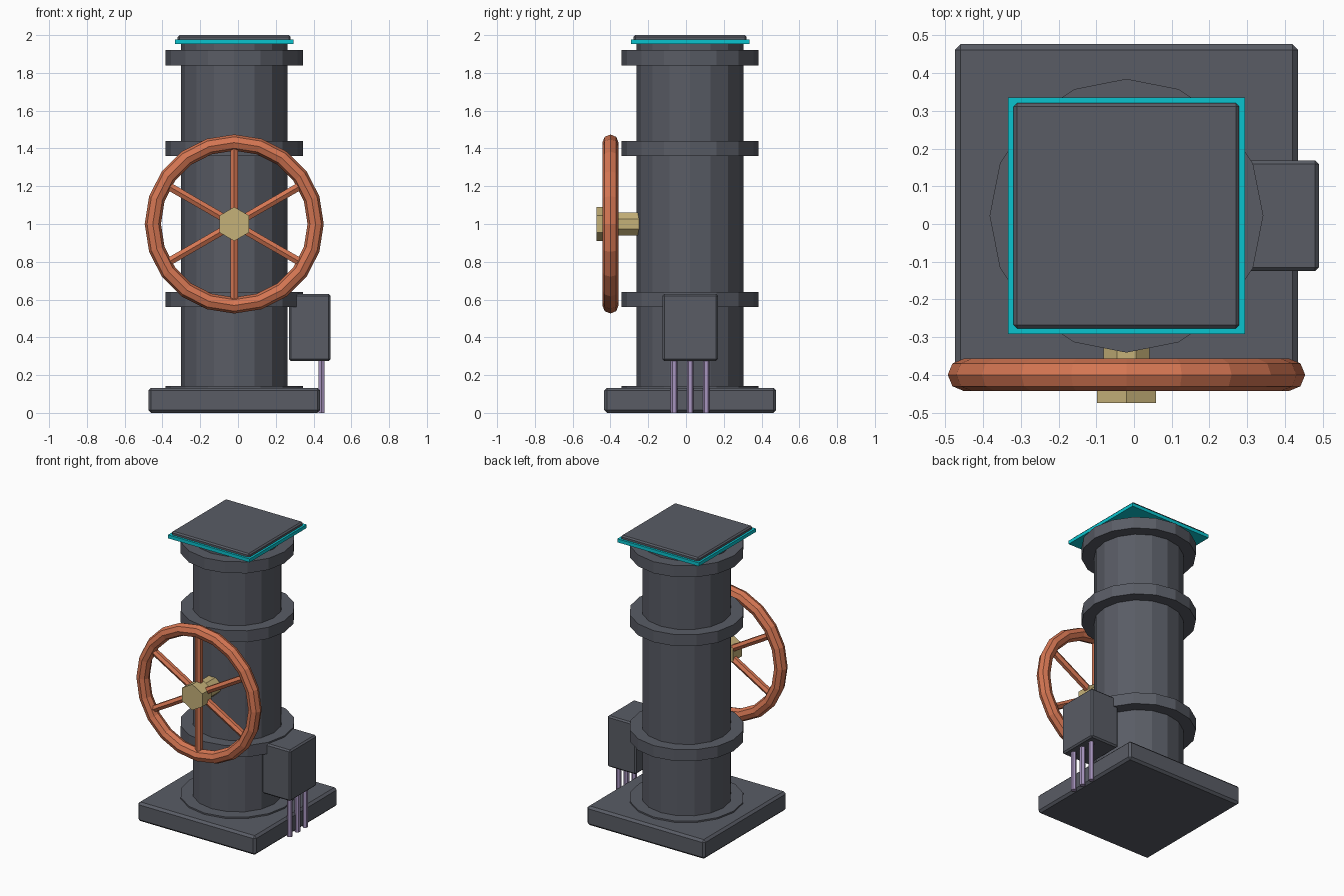
import bpy
import math
from mathutils import Vector

cube = bpy.data.objects.get("Cube")
if cube:
    bpy.data.objects.remove(cube, do_unlink=True)

CX, CY = -0.02, 0.022      # column axis
WHEEL_Y, WHEEL_Z = -0.40, 1.0


def material(name, rgb):
    m = bpy.data.materials.new(name)
    m.use_nodes = True
    m.diffuse_color = (*rgb, 1)
    m.node_tree.nodes["Principled BSDF"].inputs["Base Color"].default_value = (*rgb, 1)
    return m


GREY = material("dark grey metal", (0.1, 0.107, 0.13))
CYAN = material("cyan trim", (0.003, 0.55, 0.62))
COPPER = material("copper orange", (0.66, 0.18, 0.085))
BRASS = material("pale brass", (0.56, 0.44, 0.19))
PURPLE = material("pale purple", (0.39, 0.30, 0.52))


def finish(name, mat):
    ob = bpy.context.object
    ob.name = name
    ob.data.name = name
    ob.data.materials.append(mat)
    return ob


def box(name, mat, x, y, z, bevel=0.0):
    """Box between (min, max) pairs with an optional chamfer."""
    bpy.ops.mesh.primitive_cube_add(size=1, location=[sum(p) / 2 for p in (x, y, z)])
    ob = finish(name, mat)
    ob.scale = [p[1] - p[0] for p in (x, y, z)]
    bpy.ops.object.transform_apply(location=False, rotation=False, scale=True)
    if bevel:
        mod = ob.modifiers.new("chamfer", "BEVEL")
        mod.width = bevel
        mod.segments = 1
    return ob


def rod(name, mat, start, end, radius, sides, spin=0.0):
    """Prism running from start to end."""
    a, b = Vector(start), Vector(end)
    bpy.ops.mesh.primitive_cylinder_add(vertices=sides, radius=radius,
                                        depth=(b - a).length, location=(a + b) / 2)
    ob = finish(name, mat)
    ob.rotation_mode = "QUATERNION"
    turn = Vector((0, 0, 1)).rotation_difference(b - a)
    ob.rotation_quaternion = turn @ Vector((1, 0, 0)).rotation_difference(
        Vector((math.cos(spin), math.sin(spin), 0)))
    return ob


def square(half):
    return (CX - half, CX + half), (CY - half, CY + half)


# Base, column and flanges
box("base_plate", GREY, *square(0.455), (0, 0.133), 0.015)
rod("column", GREY, (CX, CY, 0.1), (CX, CY, 1.955), 0.283, 16)
for i, top in enumerate((0.143, 0.64, 1.44, 1.92)):
    rod(f"flange_{i + 1}", GREY, (CX, CY, top - 0.08), (CX, CY, top), 0.363, 16)

# Square lid with coloured trim
box("lid_trim", CYAN, *square(0.314), (1.953, 1.977))
box("lid", GREY, *square(0.299), (1.96, 2.0), 0.009)

# Handwheel
bpy.ops.mesh.primitive_torus_add(major_radius=0.431, minor_radius=0.043,
                                 major_segments=20, minor_segments=8,
                                 location=(CX, WHEEL_Y, WHEEL_Z),
                                 rotation=(math.pi / 2, 0, 0))
finish("wheel_rim", COPPER)
for i in range(3):
    a = math.radians(90 + 60 * i)
    d = Vector((math.cos(a), 0, math.sin(a))) * 0.42
    c = Vector((CX, WHEEL_Y, WHEEL_Z))
    rod(f"wheel_spoke_{i + 1}", COPPER, c - d, c + d, 0.024, 6)
rod("wheel_hub", BRASS, (CX, -0.475, WHEEL_Z), (CX, -0.375, WHEEL_Z), 0.09, 6)
rod("wheel_shaft", BRASS, (CX, -0.40, WHEEL_Z), (CX, -0.245, WHEEL_Z), 0.066, 8,
    math.pi / 8)

# Junction box with conduits
box("junction_box", GREY, (0.27, 0.49), (CY - 0.147, CY + 0.147), (0.275, 0.63), 0.01)
for i in range(3):
    y = CY + (i - 1) * 0.085
    rod(f"conduit_{i + 1}", PURPLE, (0.443, y, 0), (0.443, y, 0.3), 0.018, 6)
